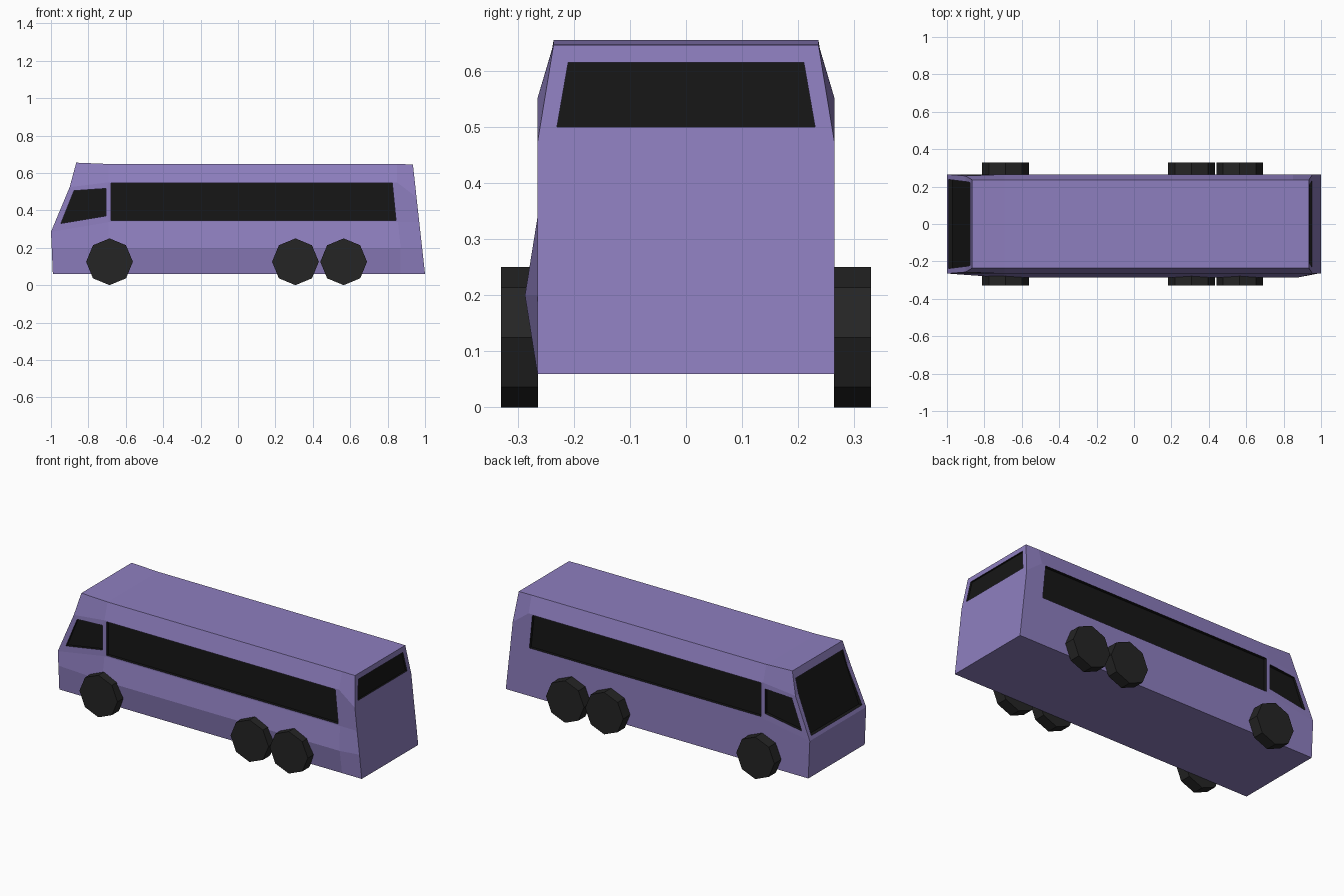
import bpy, bmesh
from math import pi
from mathutils import Matrix

if "Cube" in bpy.data.objects:
    bpy.data.objects.remove(bpy.data.objects["Cube"])


def material(name, color):
    m = bpy.data.materials.new(name)
    m.diffuse_color = (*color, 1)
    m.use_nodes = True
    m.node_tree.nodes["Principled BSDF"].inputs["Base Color"].default_value = m.diffuse_color
    return m


paint = material("purple_paint", (0.27, 0.21, 0.52))
glass = material("dark_glass", (0.008, 0.008, 0.008))
rubber = material("dark_rubber", (0.018, 0.018, 0.018))


def finish(name, bm, mats):
    bmesh.ops.recalc_face_normals(bm, faces=bm.faces)
    me = bpy.data.meshes.new(name)
    bm.to_mesh(me)
    bm.free()
    for m in mats:
        me.materials.append(m)
    ob = bpy.data.objects.new(name, me)
    bpy.context.collection.objects.link(ob)
    return ob


# Body: four stations along x, each (x, y half width, z) from sill to roof
nose = [(-.99, .265, .06), (-.996, .265, .2), (-1, .265, .285), (-.9, .257, .524), (-.865, .236, .655)]
cab = [(-.693, .265, .06), (-.693, .265, .2), (-.693, .265, .337), (-.693, .265, .55), (-.693, .236, .648)]
aft = [(.87, .265, .06), (.87, .265, .2), (.855, .265, .337), (.85, .265, .55), (.85, .236, .647)]
tail = [(1, .265, .06), (.9845, .265, .2), (.969, .265, .337), (.9545, .265, .47), (.935, .236, .646)]
bm = bmesh.new()
rings = []
for i, station in enumerate((nose, cab, aft, tail)):
    left = [bm.verts.new(p) for p in station]
    right = [bm.verts.new((x, -y, z)) for x, y, z in station]
    if i in (1, 2):
        right[1].co.y = -.287          # bulged lower panel on one side
    rings.append((left, right))
for (l0, r0), (l1, r1) in zip(rings, rings[1:]):
    for a, b in ((l0, l1), (r0, r1)):
        for k in range(4):
            bm.faces.new((a[k], a[k + 1], b[k + 1], b[k]))
    for k in (0, 4):
        bm.faces.new((l0[k], r0[k], r1[k], l1[k]))
for l, r in (rings[0], rings[-1]):
    for k in range(4):
        bm.faces.new((l[k], l[k + 1], r[k + 1], r[k]))
body = finish("bus_body", bm, (paint, glass))


# Recessed windows: each cutter leaves glass-coloured faces behind
def window(name, loop, push):
    bm = bmesh.new()
    inner = [bm.verts.new(p) for p in loop]
    outer = [bm.verts.new([c + d for c, d in zip(p, push)]) for p in loop]
    bm.faces.new(inner)
    bm.faces.new(outer)
    n = len(loop)
    for k in range(n):
        bm.faces.new((inner[k], inner[(k + 1) % n], outer[(k + 1) % n], outer[k]))
    for f in bm.faces:
        f.material_index = 1
    cutter = finish(name + "_cutter", bm, (paint, glass))
    cutter.hide_render = True
    cutter.hide_viewport = False
    mod = body.modifiers.new(name, 'BOOLEAN')
    mod.operation = 'DIFFERENCE'
    mod.solver = 'EXACT'
    mod.object = cutter
    bpy.context.view_layer.objects.active = body
    bpy.ops.object.modifier_apply(modifier=name)
    bpy.data.objects.remove(cutter, do_unlink=True)


long_pane = [(-.68, .345), (.845, .345), (.825, .545), (-.68, .545)]
cab_pane = [(-.947, .33), (-.706, .37), (-.706, .517), (-.877, .505)]
for side, label in ((-1, "right"), (1, "left")):
    window(label + "_long_window", [(x, side * .247, z) for x, z in long_pane], (0, side * .1, 0))
    window(label + "_cab_window", [(x, side * .247, z) for x, z in cab_pane], (0, side * .1, 0))
window("windshield", [(-.97, -.238, .305), (-.97, .238, .305), (-.865, .222, .61), (-.865, -.222, .61)],
       (-.15, 0, 0))
window("rear_window", [(.941, -.23, .5), (.941, .23, .5), (.9285, .21, .615), (.9285, -.21, .615)],
       (.1, 0, 0))

# Wheels: eight-sided, one front axle and two rear axles
for axle, x in (("front", -.687), ("middle", .307), ("rear", .565)):
    for side, label in ((-1, "right"), (1, "left")):
        bm = bmesh.new()
        bmesh.ops.create_cone(bm, cap_ends=True, segments=8, radius1=.125, radius2=.125, depth=.066,
                              matrix=Matrix.Translation((x, side * .297, .125)) @ Matrix.Rotation(pi / 2, 4, 'X'))
        finish(f"{axle}_{label}_wheel", bm, (rubber,))
